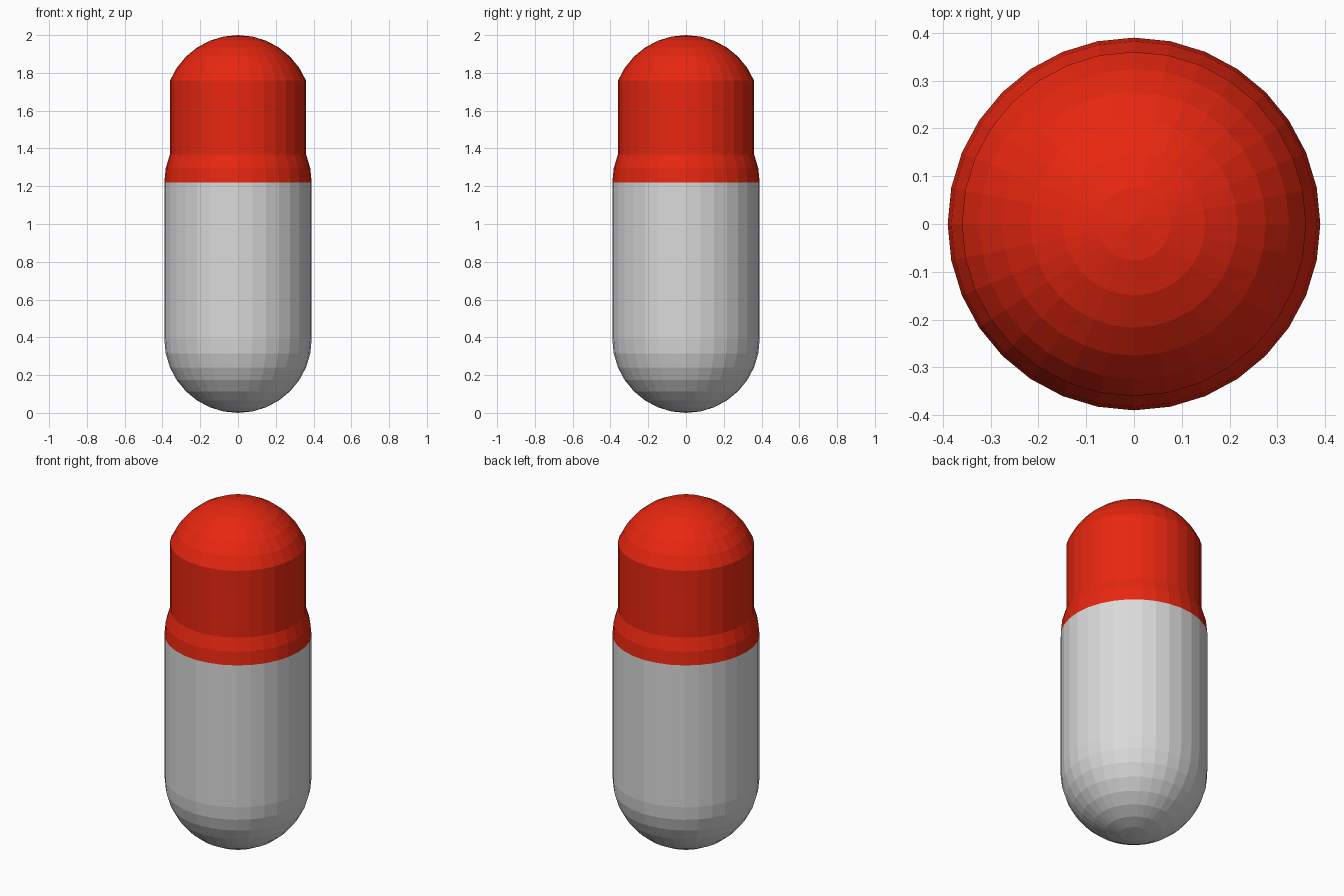
import bpy
import bmesh
from math import sin, cos, pi

cube = bpy.data.objects.get("Cube")
if cube:
    bpy.data.objects.remove(cube, do_unlink=True)

SEGMENTS = 32
RADIUS = 0.39
STEP = pi / 16      # angle between dome rings
LOW = RADIUS        # centre of the bottom dome
SEAM = 1.22         # where the two colours meet
HIGH = 2 - RADIUS   # centre of the top dome


def material(name, rgb):
    mat = bpy.data.materials.new(name)
    mat.use_nodes = True
    color = (*rgb, 1)
    mat.diffuse_color = color
    mat.node_tree.nodes["Principled BSDF"].inputs["Base Color"].default_value = color
    return mat


def ring(i, centre):
    """Radius and height of dome ring i, counted down from the top pole."""
    return RADIUS * sin(i * STEP), centre + RADIUS * cos(i * STEP)


def lathe(name, profile, mat):
    """Spin a bottom-to-top profile around z into a faceted shell."""
    bm = bmesh.new()
    verts = [bm.verts.new((r, 0, z)) for r, z in profile]
    edges = [bm.edges.new(pair) for pair in zip(verts, verts[1:])]
    bmesh.ops.spin(bm, geom=verts + edges, cent=(0, 0, 0), axis=(0, 0, 1),
                   angle=2 * pi, steps=SEGMENTS, use_duplicate=False)
    bmesh.ops.remove_doubles(bm, verts=bm.verts[:], dist=0.0001)
    bmesh.ops.recalc_face_normals(bm, faces=bm.faces[:])
    # Open shells: make sure the faces look outward
    if sum(f.normal.dot(f.calc_center_median().xy.to_3d()) for f in bm.faces) < 0:
        bmesh.ops.reverse_faces(bm, faces=bm.faces[:])
    mesh = bpy.data.meshes.new(name)
    bm.to_mesh(mesh)
    bm.free()
    mesh.materials.append(mat)
    obj = bpy.data.objects.new(name, mesh)
    bpy.context.collection.objects.link(obj)
    return obj


# Lower half: round bottom and straight wall
body = [ring(i, LOW) for i in range(16, 7, -1)] + [(RADIUS, SEAM)]
lathe("capsule_body", body, material("light grey", (0.7, 0.7, 0.7)))

# Upper half: curved shoulder, narrower wall and dome
cap = [ring(i, SEAM) for i in (8, 7, 6)] + [ring(i, HIGH) for i in range(6, -1, -1)]
lathe("capsule_cap", cap, material("red", (0.8, 0.02, 0.005)))
